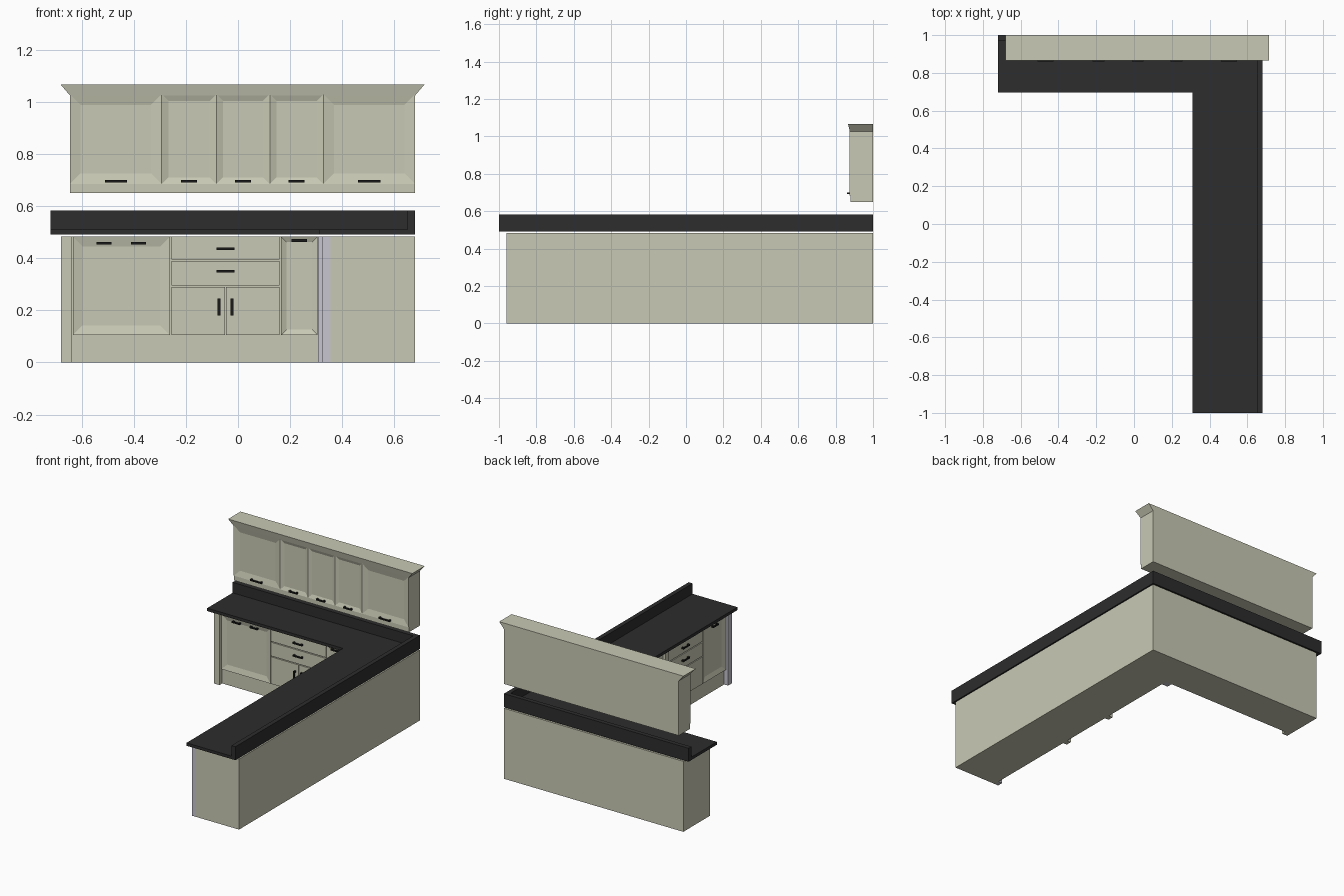
import bpy, bmesh

if "Cube" in bpy.data.objects:
    bpy.data.objects.remove(bpy.data.objects["Cube"])

def material(name, col):
    m = bpy.data.materials.new(name)
    m.diffuse_color = (*col, 1)
    m.use_nodes = True
    m.node_tree.nodes["Principled BSDF"].inputs["Base Color"].default_value = m.diffuse_color
    return m

CREAM = material("cream paint", (0.584, 0.584, 0.462))
STONE = material("black stone", (0.026, 0.026, 0.026))
METAL = material("dark handle metal", (0.010, 0.010, 0.010))
GREY = material("pale grey trim", (0.57, 0.56, 0.62))

def finish(bm, name, mat):
    bmesh.ops.recalc_face_normals(bm, faces=bm.faces[:])
    me = bpy.data.meshes.new(name)
    bm.to_mesh(me)
    bm.free()
    me.materials.append(mat)
    ob = bpy.data.objects.new(name, me)
    bpy.context.collection.objects.link(ob)
    return ob

def add_box(bm, a, b):
    vs = bmesh.ops.create_cube(bm, size=1)["verts"]
    for v in vs:
        for i in range(3):
            v.co[i] = (a[i] + b[i]) / 2 + v.co[i] * (b[i] - a[i])
    return vs

def box(name, a, b, mat):
    bm = bmesh.new()
    add_box(bm, a, b)
    return finish(bm, name, mat)

def prism(name, pts, z0, z1, mat):
    bm = bmesh.new()
    f = bm.faces.new([bm.verts.new((x, y, z0)) for x, y in pts])
    up = bmesh.ops.extrude_face_region(bm, geom=[f])["geom"]
    for v in up:
        if isinstance(v, bmesh.types.BMVert):
            v.co.z = z1
    return finish(bm, name, mat)

# Fronts are made in (along wall, outward, up) and placed on a wall plane
def place(bm, wall):
    axis, plane = wall
    for v in bm.verts:
        u, d, z = v.co
        v.co = (u, plane - d, z) if axis == "y" else (plane - d, u, z)

def front(name, wall, u0, u1, z0, z1, depth, frame=0, recess=0.01):
    bm = bmesh.new()
    add_box(bm, (u0, 0, z0), (u1, depth, z1))
    if frame:
        bm.normal_update()
        f = max(bm.faces, key=lambda f: f.calc_center_median().y)
        bmesh.ops.inset_region(bm, faces=[f], thickness=frame)
        for v in f.verts:
            v.co.y -= recess
    place(bm, wall)
    return finish(bm, name, CREAM)

def handle(name, wall, u, z, length, d, upright=False):
    # bar on two short legs
    bm = bmesh.new()
    h, t, out = length / 2, 0.005, 0.016
    for a, b, d0, d1 in ((-h, h, out - 0.006, out), (-h, -h + 0.012, 0, out - 0.006),
                         (h - 0.012, h, 0, out - 0.006)):
        if upright:
            add_box(bm, (u - t, d + d0, z + a), (u + t, d + d1, z + b))
        else:
            add_box(bm, (u + a, d + d0, z - t), (u + b, d + d1, z + t))
    place(bm, wall)
    return finish(bm, name, METAL)

BACK, SIDE, UPPER = ("y", 0.74), ("x", 0.355), ("y", 0.89)
D = 0.015    # base front thickness

# L-shaped carcass, worktop and upstands
prism("base_carcass", [(-0.68, 1), (0.68, 1), (0.68, -0.96), (0.355, -0.96),
                       (0.355, 0.74), (-0.68, 0.74)], 0, 0.483, CREAM)
prism("worktop", [(-0.72, 1), (0.68, 1), (0.68, -1), (0.31, -1),
                  (0.31, 0.695), (-0.72, 0.695)], 0.491, 0.511, STONE)
prism("upstand", [(-0.72, 1), (0.68, 1), (0.68, -1), (0.65, -1),
                  (0.65, 0.97), (-0.72, 0.97)], 0.511, 0.583, STONE)

# Posts
box("left_post", (-0.68, 0.71, 0), (-0.638, 0.74, 0.483), CREAM)
box("corner_post", (0.308, 0.70, 0), (0.355, 0.74, 0.483), GREY)
box("end_post", (0.325, -0.96, 0), (0.355, -0.92, 0.483), GREY)
for i, y in enumerate((-0.26, 0.154)):
    box(f"middle_post_{i}", (0.325, y - 0.02, 0), (0.355, y + 0.02, 0.483), CREAM)

def drawer_unit(name, wall, u0, u1):
    mid = (u0 + u1) / 2
    front(name + "_drawer_top", wall, u0, u1, 0.396, 0.483, D)
    front(name + "_drawer_middle", wall, u0, u1, 0.296, 0.39, D)
    front(name + "_door_left", wall, u0, mid - 0.001, 0.105, 0.29, D)
    front(name + "_door_right", wall, mid + 0.001, u1, 0.105, 0.29, D)
    for z in (0.437, 0.35):
        handle(name + "_drawer_handle", wall, mid, z, 0.07, D)
    for s in (-0.025, 0.025):
        handle(name + "_door_handle", wall, mid + s, 0.213, 0.065, D, True)

def door_unit(name, wall, u0, u1, frame, handles, z=0.46):
    front(name + "_door", wall, u0, u1, 0.105, 0.483, D, frame)
    for u in handles:
        handle(name + "_handle", wall, u, z, 0.058, D)

# Back run fronts
door_unit("wide", BACK, -0.634, -0.261, 0.053, (-0.515, -0.382), 0.457)
drawer_unit("back", BACK, -0.256, 0.16)
door_unit("narrow", BACK, 0.165, 0.306, 0.03, (0.235,), 0.468)

# Peninsula fronts
door_unit("peninsula_end", SIDE, -0.918, -0.67, 0.045, (-0.79,))
drawer_unit("peninsula", SIDE, -0.665, -0.282)
door_unit("peninsula_middle", SIDE, -0.238, 0.132, 0.053, (-0.12, 0.014))
door_unit("peninsula_corner", SIDE, 0.176, 0.698, 0.053, (0.37, 0.50))

# Wall cabinet with lower rail
box("wall_cabinet", (-0.645, 0.89, 0.65), (0.68, 1, 1.03), CREAM)
box("wall_cabinet_rail", (-0.645, 0.88, 0.65), (0.68, 0.89, 0.685), CREAM)
edges = [-0.645, -0.293, -0.083, 0.122, 0.328, 0.68]
for i, (a, b) in enumerate(zip(edges, edges[1:])):
    wide = b - a > 0.3
    front(f"wall_door_{i}", UPPER, a, b, 0.685, 1.03, 0.015,
          0.058 if wide else 0.036, 0.01)
    handle(f"wall_handle_{i}", UPPER, (a + b) / 2, 0.696,
           0.085 if wide else 0.062, 0.014)

# Flared crown
bm = bmesh.new()
for v in add_box(bm, (-0.645, 0.876, 1.025), (0.68, 1, 1.067)):
    if v.co.z > 1.05:
        v.co.x += 0.036 if v.co.x > 0 else -0.036
        if v.co.y < 0.9:
            v.co.y = 0.866
finish(bm, "crown", CREAM)
